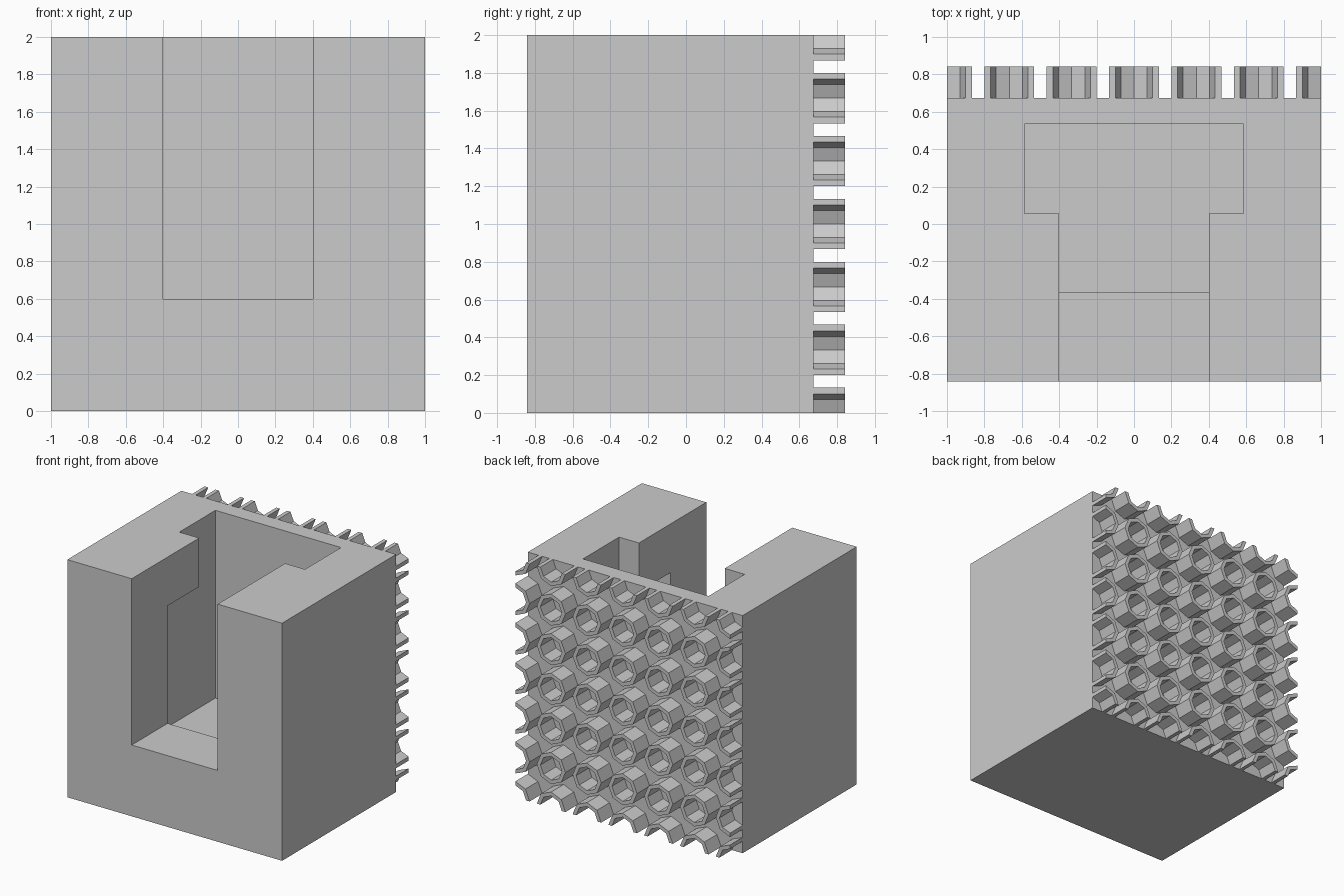
import bpy, bmesh, math
from mathutils import Vector

if "Cube" in bpy.data.objects:
    bpy.data.objects.remove(bpy.data.objects["Cube"], do_unlink=True)

grey = bpy.data.materials.new("light_grey")
grey.use_nodes = True
COLOUR = (0.6, 0.6, 0.6, 1)
grey.diffuse_color = COLOUR
grey.node_tree.nodes["Principled BSDF"].inputs["Base Color"].default_value = COLOUR

FRONT, WALL, BACK = -0.842, 0.675, 0.842


def add_object(name, bm):
    bmesh.ops.recalc_face_normals(bm, faces=bm.faces)
    mesh = bpy.data.meshes.new(name)
    bm.to_mesh(mesh)
    bm.free()
    mesh.materials.append(grey)
    obj = bpy.data.objects.new(name, mesh)
    bpy.context.collection.objects.link(obj)
    return obj


def box(name, half_width, y0, y1, z0, z1):
    bm = bmesh.new()
    bmesh.ops.create_cube(bm, size=1)
    bmesh.ops.scale(bm, vec=(2 * half_width, y1 - y0, z1 - z0), verts=bm.verts)
    bmesh.ops.translate(bm, vec=(0, (y0 + y1) / 2, (z0 + z1) / 2), verts=bm.verts)
    return add_object(name, bm)


# Main block, hollowed by an open front slot, a top T opening and a wide chamber
block = box("block", 1, FRONT, WALL, 0, 2)
cutters = [
    box("slot_cutter", 0.4, -1, 0.3, 0.6, 2.2),
    box("chamber_cutter", 0.585, -0.365, 0.535, 0.42, 1.59),
    box("opening_cutter", 0.585, 0.055, 0.535, 1.0, 2.2),
]
bpy.context.view_layer.objects.active = block
for cutter in cutters:
    cutter.hide_render = True
    mod = block.modifiers.new(cutter.name, "BOOLEAN")
    mod.operation = "DIFFERENCE"
    mod.solver = "EXACT"
    mod.object = cutter
    bpy.ops.object.modifier_apply(modifier=mod.name)
for cutter in cutters:
    bpy.data.objects.remove(cutter, do_unlink=True)

# Merge the flat faces left over from cutting
bm = bmesh.new()
bm.from_mesh(block.data)
bmesh.ops.remove_doubles(bm, verts=bm.verts, dist=0.0001)
bmesh.ops.dissolve_limit(bm, angle_limit=0.01, verts=bm.verts, edges=bm.edges)
bm.to_mesh(block.data)
bm.free()

# Back grid of eight-sided tubes, cut off flush with the block's edges
SIDES, PITCH, INNER, OUTER = 8, 1 / 3, 0.1, 0.1333


def rim_point(cx, cz, radius, step):
    angle = 2 * math.pi * step / SIDES
    return Vector((cx + radius * math.cos(angle), WALL, cz + radius * math.sin(angle)))


bm = bmesh.new()
for col in range(7):
    for row in range(7):
        cx, cz = -1 + col * PITCH, row * PITCH
        for s in range(SIDES):
            pts = [rim_point(cx, cz, r, k) for r, k in
                   ((INNER, s), (OUTER, s), (OUTER, s + 1), (INNER, s + 1))]
            mid = sum(pts, Vector()) / 4
            if abs(mid.x) < 1 and 0 < mid.z < 2:
                bm.faces.new([bm.verts.new(p) for p in pts])
bmesh.ops.remove_doubles(bm, verts=bm.verts, dist=0.0001)
result = bmesh.ops.extrude_face_region(bm, geom=bm.faces[:])
tops = [g for g in result["geom"] if isinstance(g, bmesh.types.BMVert)]
bmesh.ops.translate(bm, vec=(0, BACK - WALL, 0), verts=tops)
bmesh.ops.dissolve_degenerate(bm, dist=0.0001, edges=bm.edges)
add_object("back_tubes", bm)
